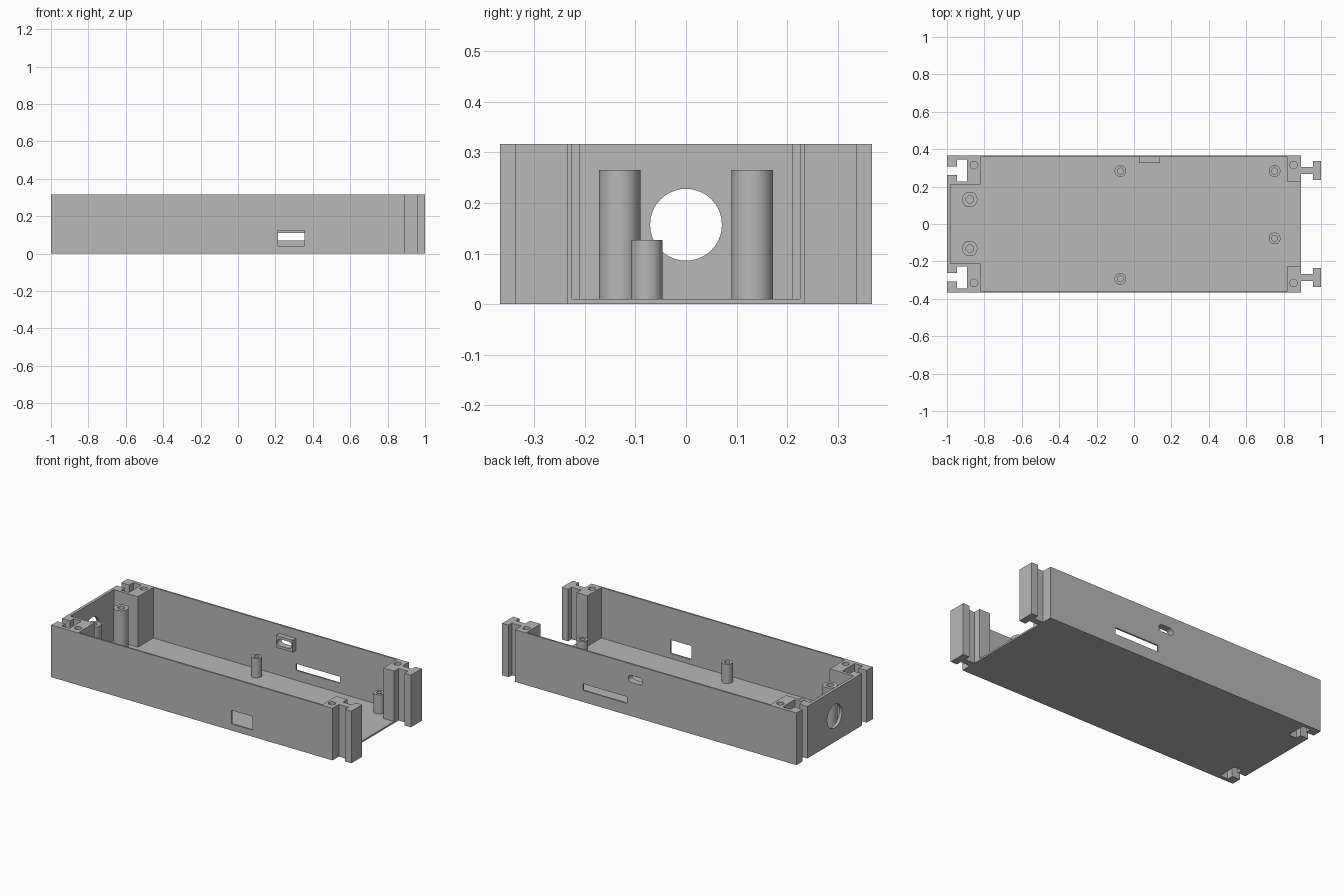
import bpy, bmesh, math
from mathutils import Matrix

HEIGHT = 0.317
FLOOR = 0.01

cube = bpy.data.objects.get("Cube")
if cube:
    bpy.data.objects.remove(cube, do_unlink=True)

grey = bpy.data.materials.new("plain grey")
grey.use_nodes = True
colour = (0.48, 0.48, 0.48, 1)
grey.diffuse_color = colour
grey.node_tree.nodes["Principled BSDF"].inputs["Base Color"].default_value = colour


def add_object(name, bm):
    bmesh.ops.recalc_face_normals(bm, faces=bm.faces)
    mesh = bpy.data.meshes.new(name)
    bm.to_mesh(mesh)
    bm.free()
    mesh.materials.append(grey)
    obj = bpy.data.objects.new(name, mesh)
    bpy.context.collection.objects.link(obj)
    return obj


def prism(name, points, low, high):
    """Extrude a plan outline from low to high."""
    bm = bmesh.new()
    face = bm.faces.new([bm.verts.new((x, y, low)) for x, y in points])
    top = bmesh.ops.extrude_face_region(bm, geom=[face])["geom"]
    verts = [v for v in top if isinstance(v, bmesh.types.BMVert)]
    bmesh.ops.translate(bm, verts=verts, vec=(0, 0, high - low))
    return add_object(name, bm)


def box(name, x, y, z):
    return prism(name, [(x[0], y[0]), (x[1], y[0]), (x[1], y[1]), (x[0], y[1])], *z)


def cylinder(name, radius, length, matrix):
    bm = bmesh.new()
    bmesh.ops.create_cone(bm, cap_ends=True, segments=40, radius1=radius,
                          radius2=radius, depth=length, matrix=matrix)
    return add_object(name, bm)


def combine(target, other, operation):
    """Apply a boolean and remove the helper."""
    other.hide_render = True
    mod = target.modifiers.new("boolean", "BOOLEAN")
    mod.operation = operation
    mod.solver = "EXACT"
    mod.object = other
    bpy.context.view_layer.objects.active = target
    bpy.ops.object.modifier_apply(modifier=mod.name)
    bpy.data.objects.remove(other, do_unlink=True)


def smooth(obj):
    bpy.ops.object.select_all(action="DESELECT")
    obj.select_set(True)
    bpy.context.view_layer.objects.active = obj
    bpy.ops.object.shade_smooth_by_angle(angle=math.radians(30))


def mirrored(half):
    return half + [(x, -y) for x, y in reversed(half)]


# Walls, corner posts, T-shaped slots and T-shaped tabs share one plan outline
outer = [(-1, 0.262), (-0.946, 0.262), (-0.946, 0.228), (-0.893, 0.228),
         (-0.893, 0.345), (-0.946, 0.345), (-0.946, 0.308), (-1, 0.308),
         (-1, 0.367), (0.893, 0.367),
         (0.893, 0.306), (0.957, 0.306), (0.957, 0.338), (1, 0.338),
         (1, 0.234), (0.957, 0.234), (0.957, 0.268), (0.893, 0.268)]
inner = [(0.893, 0.225), (0.82, 0.225), (0.82, 0.357),
         (-0.82, 0.357), (-0.82, 0.21), (-0.982, 0.21)]
shell = prism("shell", mirrored(outer + inner), 0, HEIGHT)

# Button frame on the inside of the back wall
frame = box("button_frame", (0.027, 0.139), (0.327, 0.362), (0.19, 0.264))
combine(shell, frame, "UNION")

# Openings in the walls
combine(shell, box("front_window", (0.213, 0.355), (-0.4, -0.33), (0.04, 0.123)), "DIFFERENCE")
combine(shell, box("back_slot", (0.14, 0.437), (0.33, 0.4), (0.07, 0.11)), "DIFFERENCE")
combine(shell, cylinder("cable_hole", 0.071, 0.1, Matrix.Translation((-1, 0, 0.157))
                        @ Matrix.Rotation(math.pi / 2, 4, "Y")), "DIFFERENCE")

# Rounded button opening, drawn flat and turned upright
r = 0.021
stadium = []
for side in (1, -1):
    for i in range(13):
        a = math.pi * (i / 12 - 0.5)
        stadium.append((side * (0.028 + r * math.cos(a)), side * r * math.sin(a)))
button = prism("button_opening", stadium, -0.1, 0.1)
button.data.transform(Matrix.Translation((0.083, 0.36, 0.227)) @ Matrix.Rotation(math.pi / 2, 4, "X"))
combine(shell, button, "DIFFERENCE")

# Screw holes in the corner posts
for x in (-0.855, 0.853):
    for y in (-0.315, 0.315):
        combine(shell, cylinder("screw_hole", 0.02, 0.3, Matrix.Translation((x, y, HEIGHT))),
                "DIFFERENCE")
smooth(shell)

# Floor fits between the corner posts
prism("floor", mirrored([(-0.982, 0.21), (-0.82, 0.21), (-0.82, 0.357),
                         (0.82, 0.357), (0.82, 0.225), (0.893, 0.225)]), 0, FLOOR)


# Hollow standoffs
def standoff(name, x, y, radius, hole, top):
    bm = bmesh.new()
    profile = [(radius, FLOOR), (radius, top), (hole, top), (hole, FLOOR)]
    verts = [bm.verts.new((px, 0, z)) for px, z in profile]
    edges = [bm.edges.new(pair) for pair in zip(verts, verts[1:])]
    bmesh.ops.spin(bm, geom=verts + edges, cent=(0, 0, 0), axis=(0, 0, 1),
                   angle=2 * math.pi, steps=40, use_merge=True)
    bmesh.ops.remove_doubles(bm, verts=bm.verts, dist=0.0001)
    obj = add_object(name, bm)
    # Make the outer wall point outward
    face = max(obj.data.polygons, key=lambda f: f.center.xy.length)
    if face.normal.xy.dot(face.center.xy) < 0:
        obj.data.flip_normals()
    obj.location = (x, y, 0)
    smooth(obj)


for y in (-0.131, 0.131):
    standoff("tall_standoff", -0.878, y, 0.041, 0.02, 0.265)
for x, y in ((-0.073, 0.283), (0.752, 0.283), (0.752, -0.077), (-0.073, -0.293)):
    standoff("short_standoff", x, y, 0.031, 0.016, 0.127)
